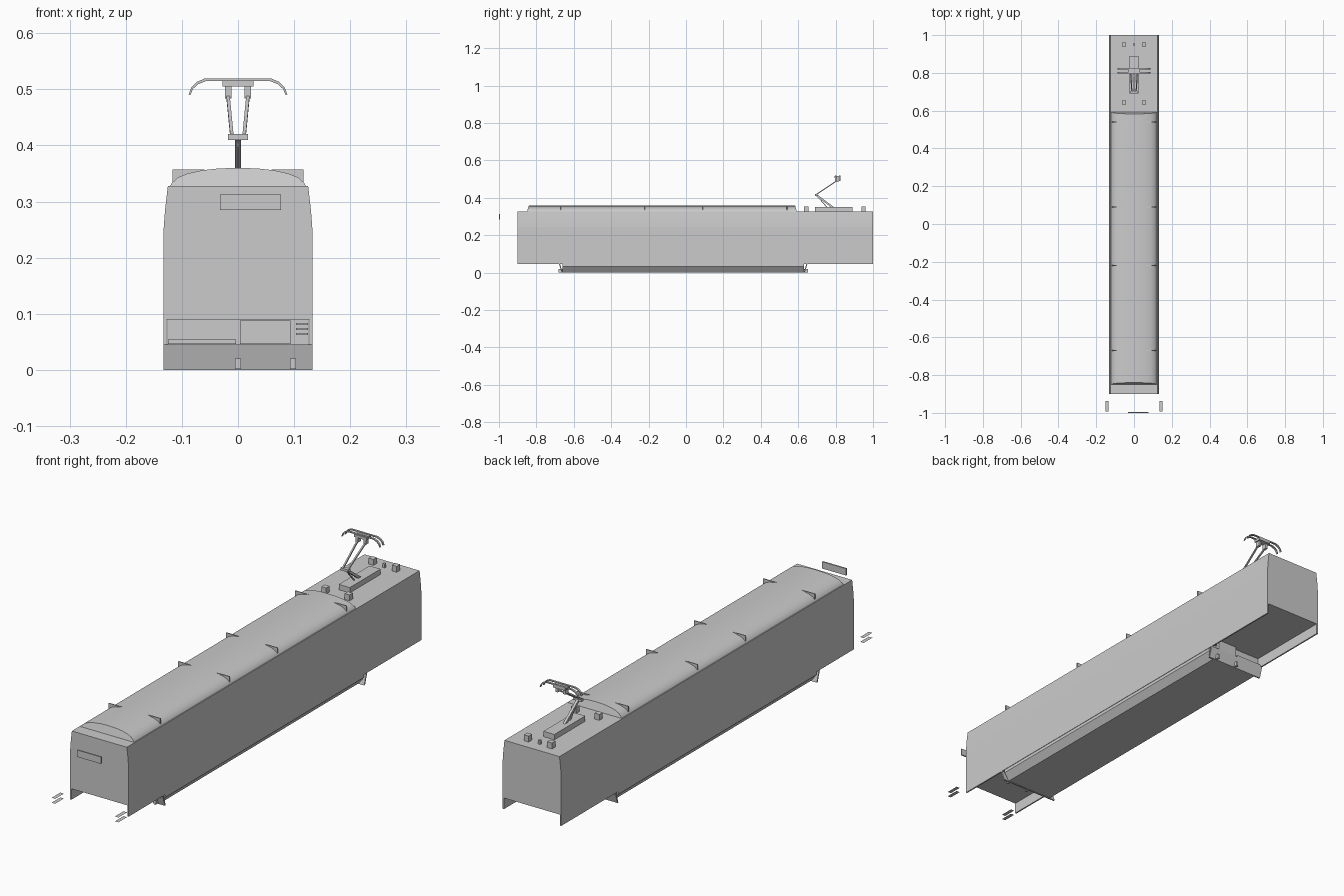
import bpy, bmesh, math
from mathutils import Vector

cube = bpy.data.objects.get("Cube")
if cube:
    bpy.data.objects.remove(cube, do_unlink=True)

grey = bpy.data.materials.new("plain grey")
grey.use_nodes = True
COL = (0.6, 0.6, 0.6, 1)
grey.diffuse_color = COL
grey.node_tree.nodes["Principled BSDF"].inputs["Base Color"].default_value = COL


def finish(name, bm, smooth=False):
    if len(bm.faces) > 1:
        bmesh.ops.recalc_face_normals(bm, faces=bm.faces)
    me = bpy.data.meshes.new(name)
    bm.to_mesh(me)
    bm.free()
    me.materials.append(grey)
    ob = bpy.data.objects.new(name, me)
    bpy.context.collection.objects.link(ob)
    if smooth:
        bpy.ops.object.select_all(action='DESELECT')
        ob.select_set(True)
        bpy.context.view_layer.objects.active = ob
        bpy.ops.object.shade_smooth_by_angle(angle=math.radians(30))
    return ob


def extrude_y(name, profile, y0, y1, slant=0.0, smooth=False):
    """Extrude an (x, z) outline along y; slant pulls the upper part of the ends in."""
    bm = bmesh.new()
    zmin = min(z for x, z in profile)
    rings = []
    for y, s in ((y0, 1), (y1, -1)):
        rings.append([bm.verts.new((x, y + s * slant * (z - zmin), z)) for x, z in profile])
    n = len(profile)
    bm.faces.new(rings[0])
    bm.faces.new(rings[1])
    for i in range(n):
        j = (i + 1) % n
        bm.faces.new((rings[0][i], rings[0][j], rings[1][j], rings[1][i]))
    return finish(name, bm, smooth)


def box(name, x0, x1, y0, y1, z0, z1):
    return extrude_y(name, [(x0, z0), (x1, z0), (x1, z1), (x0, z1)], y0, y1)


def rod(name, a, b, w, d):
    """Square bar from a to b, w wide in x and d deep."""
    a, b = Vector(a), Vector(b)
    side = Vector((w / 2, 0, 0))
    up = (b - a).cross(side).normalized() * d / 2
    bm = bmesh.new()
    ends = [[bm.verts.new(p + side * i + up * j) for i, j in ((-1, -1), (1, -1), (1, 1), (-1, 1))]
            for p in (a, b)]
    bm.faces.new(ends[0])
    bm.faces.new(ends[1])
    for i in range(4):
        j = (i + 1) % 4
        bm.faces.new((ends[0][i], ends[0][j], ends[1][j], ends[1][i]))
    return finish(name, bm)


def mirrored(half):
    return half + [(-x, z) for x, z in reversed(half) if x > 0]


# Car body with open skirts below the raised end floors
extrude_y("car_body", mirrored([(0.127, 0.09), (0.127, 0.045), (0.133, 0.045), (0.133, 0.245),
                                (0.130, 0.285), (0.125, 0.328)]), -0.9, 1.0)

# Curved roof cover between the two flat end decks
extrude_y("roof_cover", mirrored([(0.122, 0.326), (0.118, 0.333), (0.107, 0.343), (0.09, 0.350),
                                  (0.065, 0.3555), (0.035, 0.359), (0, 0.36)]),
          -0.85, 0.593, slant=0.3, smooth=True)

# Thin fins along both roof edges
for i, y in enumerate((-0.67, -0.22, 0.09, 0.54)):
    for s, side in ((1, "left"), (-1, "right")):
        box(f"roof_fin_{side}_{i}", *sorted((s * 0.06, s * 0.117)), y - 0.002, y + 0.002, 0.33, 0.357)

# Underfloor pan with inward sloping sides
extrude_y("underfloor_pan", mirrored([(0.108, 0.002), (0.131, 0.032), (0.131, 0.046),
                                      (0.126, 0.046), (0.126, 0.09)]), -0.66, 0.63)

# Sloping end plates of the underfloor with their brackets
for y, d, end in ((-0.665, -1, "front"), (0.635, 1, "rear")):
    bm = bmesh.new()
    pts = [(y, 0.0), (y + d * 0.014, 0.045), (y + d * 0.008, 0.045), (y - d * 0.006, 0.0)]
    loops = [[bm.verts.new((x, py, pz)) for py, pz in pts] for x in (-0.133, 0.133)]
    bm.faces.new(loops[0])
    bm.faces.new(loops[1])
    for i in range(4):
        j = (i + 1) % 4
        bm.faces.new((loops[0][i], loops[0][j], loops[1][j], loops[1][i]))
    finish(f"underfloor_end_plate_{end}", bm)
    for i, x in enumerate((0.0, 0.098)):
        box(f"bracket_{end}_{i}", x - 0.005, x + 0.005, *sorted((y - d * 0.005, y + d * 0.016)), 0.002, 0.02)
    box(f"bulkhead_panel_{end}", 0.004, 0.094, *sorted((y, y + d * 0.012)), 0.046, 0.088)
    box(f"bulkhead_shelf_{end}", -0.125, -0.004, *sorted((y, y + d * 0.012)), 0.046, 0.054)
    for i in range(3):
        z = 0.062 + i * 0.009
        box(f"louvre_{end}_{i}", 0.103, 0.125, *sorted((y, y + d * 0.01)), z, z + 0.004)

# Sign plate standing clear of the front
box("sign_plate", -0.032, 0.077, -1.0, -0.994, 0.285, 0.313)

# Paired flat strips beside the front corners
for s, side in ((1, "left"), (-1, "right")):
    for i, z in enumerate((0.062, 0.082)):
        bm = bmesh.new()
        bm.faces.new([bm.verts.new((s * 0.1435 + x, y, z)) for x, y in
                      ((-0.008, -0.993), (0.008, -0.993), (0.008, -0.937), (-0.008, -0.937))])
        finish(f"corner_strip_{side}_{i}", bm)

# Rear deck equipment
box("collector_base", -0.025, 0.025, 0.69, 0.89, 0.327, 0.35)
for i, (x, y, r) in enumerate(((-0.053, 0.95, 0.011), (0.053, 0.95, 0.011), (-0.053, 0.643, 0.011),
                               (0.053, 0.643, 0.011), (0, 0.95, 0.005))):
    box(f"deck_box_{i}", x - r, x + r, y - r, y + r, 0.327, 0.338 + r * 1.3)

# Current collector: lower arm, knee, forked upper arm
rod("lower_arm", (0, 0.79, 0.345), (0, 0.697, 0.415), 0.01, 0.01)
rod("lower_link", (0, 0.755, 0.348), (0, 0.705, 0.405), 0.004, 0.004)
box("knee_bar", -0.018, 0.018, 0.69, 0.704, 0.41, 0.42)
for s, side in ((1, "left"), (-1, "right")):
    rod(f"upper_arm_{side}", (s * 0.011, 0.697, 0.418), (s * 0.018, 0.805, 0.49), 0.006, 0.006)
    box(f"head_block_{side}", s * 0.0175 - 0.0055, s * 0.0175 + 0.0055, 0.797, 0.815, 0.484, 0.506)
box("head_plate", -0.028, 0.028, 0.793, 0.825, 0.505, 0.516)

# Two contact bars with drooping horns
outer = [(0.088, 0.491), (0.083, 0.504), (0.074, 0.513), (0.06, 0.519)]
inner = [(0.056, 0.515), (0.071, 0.509), (0.08, 0.501), (0.085, 0.490)]
bar = inner + outer + [(-x, z) for x, z in reversed(outer)] + [(-x, z) for x, z in reversed(inner)]
for i, y in enumerate((0.8, 0.821)):
    extrude_y(f"contact_bar_{i}", bar, y - 0.004, y + 0.004)
